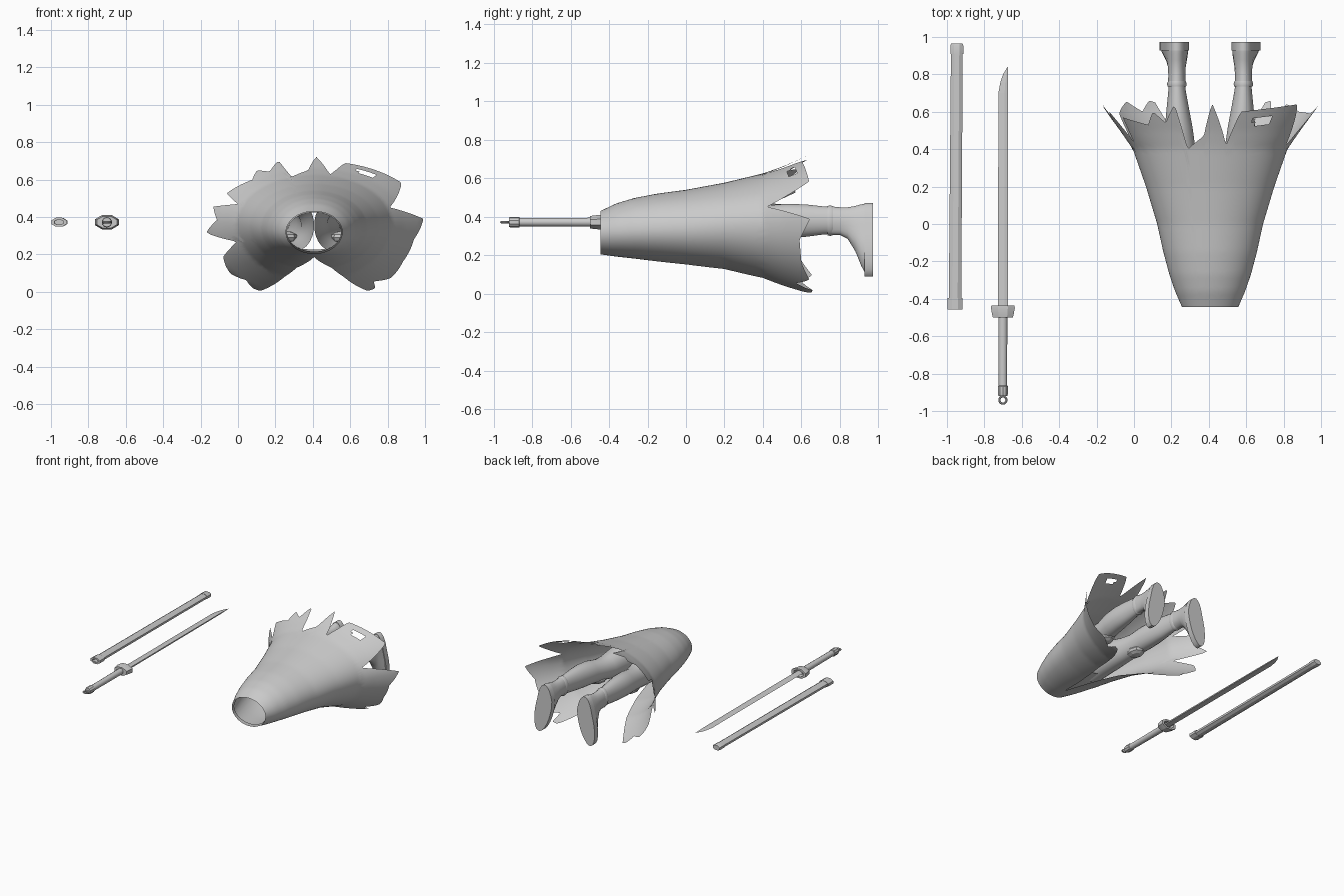
import bpy, bmesh, math
from mathutils import Vector

if "Cube" in bpy.data.objects:
    bpy.data.objects.remove(bpy.data.objects["Cube"])


def finish(bm, name, smooth=True, angle=40):
    bmesh.ops.recalc_face_normals(bm, faces=bm.faces)
    me = bpy.data.meshes.new(name)
    bm.to_mesh(me)
    bm.free()
    ob = bpy.data.objects.new(name, me)
    bpy.context.collection.objects.link(ob)
    if smooth:
        bpy.ops.object.select_all(action='DESELECT')
        ob.select_set(True)
        bpy.context.view_layer.objects.active = ob
        bpy.ops.object.shade_smooth_by_angle(angle=math.radians(angle))
    return ob


def loft(name, sections, n=24, caps=(True, True), shear=0.0, angle=40):
    """Tube along y; every section is (y, centre x, centre z, radius x, radius z)."""
    bm = bmesh.new()
    rings = []
    for y, cx, cz, rx, rz in sections:
        ring = []
        for i in range(n):
            a = 2 * math.pi * (i + 0.5) / n
            z = cz + rz * math.sin(a)
            x = cx + rx * math.cos(a) + shear * max(0, 0.34 - z)
            ring.append(bm.verts.new((x, y, z)))
        rings.append(ring)
    for r, s in zip(rings, rings[1:]):
        for i in range(n):
            j = (i + 1) % n
            bm.faces.new((r[i], r[j], s[j], s[i]))
    if caps[0]:
        bm.faces.new(rings[0])
    if caps[1]:
        bm.faces.new(rings[-1])
    return finish(bm, name, True, angle)


def interp(table, t):
    """Linear lookup in rows sorted by their first number."""
    if t <= table[0][0]:
        return table[0][1:]
    for p, q in zip(table, table[1:]):
        if t <= q[0]:
            f = (t - p[0]) / (q[0] - p[0])
            return [u + (v - u) * f for u, v in zip(p[1:], q[1:])]
    return table[-1][1:]


def mirror(ob, x):
    """Mirror an object across the plane at x."""
    pivot = bpy.data.objects.new(ob.name + "_mirror_centre", None)
    pivot.location.x = x
    pivot.hide_render = True
    bpy.context.collection.objects.link(pivot)
    m = ob.modifiers.new("mirror", 'MIRROR')
    m.mirror_object = pivot


MID = 0.407

# Torn skirt: cross-section by y (half width, centre z, top z, bottom z)
BODY = [(-0.445, 0.15, 0.32, 0.43, 0.205), (-0.36, 0.187, 0.325, 0.47, 0.193),
        (-0.27, 0.218, 0.33, 0.497, 0.183), (-0.15, 0.25, 0.335, 0.52, 0.168),
        (0, 0.283, 0.34, 0.54, 0.15), (0.2, 0.343, 0.355, 0.577, 0.12),
        (0.4, 0.413, 0.365, 0.625, 0.06), (0.5, 0.482, 0.37, 0.66, 0.01),
        (0.62, 0.57, 0.375, 0.712, -0.045), (0.67, 0.60, 0.38, 0.735, -0.055)]
# Ragged hem: (angle round the body, y reached)
HEM = [(-60, 0.65), (-57, 0.66), (-51, 0.57), (-45, 0.64), (-30, 0.60), (-12, 0.59),
       (2, 0.645), (22, 0.42), (37, 0.64), (73, 0.60), (79, 0.42), (83, 0.51),
       (89, 0.645), (94, 0.47), (106, 0.40), (109, 0.64), (117, 0.54), (123, 0.60),
       (130, 0.53), (150, 0.57), (155, 0.44), (165, 0.60), (176, 0.55), (188, 0.64),
       (193, 0.43), (206, 0.59), (221, 0.655), (228, 0.60), (237, 0.66), (240, 0.65)]


def body_point(t, y):
    a, zc, zt, zb = interp(BODY, y)
    slit = max(0.0, 30 * (y + 0.3) / 0.95)
    deg = -90 + slit + t * (360 - 2 * slit)
    s = math.sin(math.radians(deg))
    b = zt - zc if s > 0 else zc - zb
    return Vector((MID + a * math.cos(math.radians(deg)), y, zc + b * s)), deg


bm = bmesh.new()
COLS, ROWS = 240, 48
grid, info = [], {}
for c in range(COLS + 1):
    t = c / COLS
    hem = interp(HEM, -60 + 300 * t)[0]
    col = []
    for r in range(ROWS + 1):
        y = -0.445 + (hem + 0.445) * r / ROWS
        p, deg = body_point(t, y)
        v = bm.verts.new(p)
        info[v] = (deg, y)
        col.append(v)
    grid.append(col)
for c in range(COLS):
    for r in range(ROWS):
        q = (grid[c][r], grid[c + 1][r], grid[c + 1][r + 1], grid[c][r + 1])
        d = sum(info[v][0] for v in q) / 4
        y = sum(info[v][1] for v in q) / 4
        # torn hole near the hem
        if ((d - 58) / 6.5) ** 2 + ((y - 0.555) / 0.027) ** 2 < 1:
            continue
        bm.faces.new(q)
bmesh.ops.remove_doubles(bm, verts=bm.verts, dist=0.0004)
bmesh.ops.delete(bm, geom=[v for v in bm.verts if not v.link_faces], context='VERTS')
finish(bm, "torn_skirt", True, 60)

# Hips, open at the waist
loft("hips", [(-0.43, MID, 0.32, 0.145, 0.105), (-0.3, MID, 0.335, 0.185, 0.13),
              (-0.15, MID, 0.35, 0.215, 0.145), (-0.02, MID, 0.355, 0.215, 0.13)],
     32, (False, False))

# Legs
leg = loft("leg", [(MY, MID + o, cz, rx, rz) for MY, o, cz, rx, rz in [
    (-0.12, 0.105, 0.355, 0.105, 0.14), (0, 0.112, 0.36, 0.105, 0.13),
    (0.12, 0.122, 0.355, 0.098, 0.112), (0.24, 0.135, 0.35, 0.085, 0.092),
    (0.32, 0.147, 0.355, 0.078, 0.083), (0.42, 0.16, 0.37, 0.08, 0.09),
    (0.52, 0.168, 0.377, 0.074, 0.091), (0.62, 0.173, 0.38, 0.06, 0.085),
    (0.72, 0.177, 0.381, 0.046, 0.073), (0.80, 0.178, 0.38, 0.042, 0.068)]],
    24, (False, False))
mirror(leg, MID)

# Boots: soles face +y and toes point down and outward
boot = loft("boot", [(y, MID + 0.178, (lo + hi) / 2, rx, (hi - lo) / 2) for y, lo, hi, rx in [
    (0.74, 0.305, 0.456, 0.047), (0.80, 0.305, 0.45, 0.046), (0.84, 0.285, 0.45, 0.048),
    (0.88, 0.22, 0.457, 0.055), (0.91, 0.145, 0.466, 0.062), (0.935, 0.098, 0.47, 0.066)]],
    24, (False, True), 0.2)
mirror(boot, MID)
sole = loft("boot_sole", [(y, MID + 0.178, 0.28, rx, 0.193) for y, rx in [
    (0.928, 0.07), (0.972, 0.07)]], 24, (True, True), 0.2)
mirror(sole, MID)
cuff = loft("boot_cuff", [(0.735, MID + 0.178, 0.38, 0.050, 0.077),
                          (0.75, MID + 0.178, 0.38, 0.053, 0.08),
                          (0.765, MID + 0.178, 0.38, 0.047, 0.075)], 24, (False, False))
mirror(cuff, MID)

# Knee guards
bm = bmesh.new()
bmesh.ops.create_uvsphere(bm, u_segments=8, v_segments=6, radius=1)
for v in bm.verts:
    v.co = Vector((MID + 0.147, 0.33, 0.29)) + Vector((v.co.x * 0.06, v.co.y * 0.085, v.co.z * 0.035))
mirror(finish(bm, "knee_guard", False), MID)

# Scabbard with end fittings and an open mouth
SZ = 0.372
loft("scabbard", [(0.95, -0.947, SZ, 0.034, 0.021), (-0.45, -0.957, SZ, 0.036, 0.022),
                  (-0.45, -0.957, SZ, 0.026, 0.013), (-0.2, -0.955, SZ, 0.026, 0.013)],
     8, (True, True), angle=25)
loft("scabbard_tip", [(0.91, -0.947, SZ, 0.037, 0.024), (0.955, -0.947, SZ, 0.037, 0.024),
                      (0.965, -0.947, SZ, 0.033, 0.02)], 8, angle=25)
loft("scabbard_collar", [(-0.395, -0.957, SZ, 0.038, 0.024), (-0.395, -0.957, SZ, 0.044, 0.026),
                         (-0.458, -0.957, SZ, 0.044, 0.026), (-0.458, -0.957, SZ, 0.028, 0.014),
                         (-0.395, -0.957, SZ, 0.028, 0.014)], 8, (False, False), angle=25)

# Sword grip, guard and pommel
SX = -0.701
loft("sword_grip", [(-0.88, SX, SZ, 0.023, 0.022), (-0.47, SX, SZ, 0.025, 0.024)], 12)
loft("sword_guard", [(-0.50, SX, SZ, 0.024, 0.02), (-0.50, SX, SZ, 0.058, 0.034),
                     (-0.485, SX, SZ, 0.062, 0.037), (-0.45, SX, SZ, 0.069, 0.041),
                     (-0.436, SX, SZ, 0.067, 0.04), (-0.436, SX, SZ, 0.045, 0.026),
                     (-0.47, SX, SZ, 0.04, 0.022)], 8, (True, True), angle=25)
loft("sword_pommel", [(-0.92, SX, SZ, 0.025, 0.025), (-0.91, SX, SZ, 0.028, 0.028),
                      (-0.868, SX, SZ, 0.028, 0.028), (-0.864, SX, SZ, 0.024, 0.024)], 10, angle=30)
bpy.ops.mesh.primitive_torus_add(location=(SX, -0.941, SZ), major_radius=0.019,
                                 minor_radius=0.006, major_segments=16, minor_segments=8)
bpy.context.object.name = "pommel_ring"

# Blade: diamond cross-section with an angled point
bm = bmesh.new()
rows = []
for y, l, r, h in [(-0.47, -0.727, -0.675, 0.009), (0.2, -0.726, -0.674, 0.008),
                   (0.70, -0.725, -0.674, 0.007), (0.76, -0.714, -0.674, 0.006),
                   (0.80, -0.70, -0.674, 0.004), (0.84, -0.676, -0.674, 0.001)]:
    m = l + (r - l) * 0.65
    rows.append([bm.verts.new(p) for p in (
        (l, y, SZ), (m, y, SZ + h), (r, y, SZ + h * 0.6), (r, y, SZ - h * 0.6), (m, y, SZ - h))])
for a, b in zip(rows, rows[1:]):
    for i in range(5):
        j = (i + 1) % 5
        bm.faces.new((a[i], a[j], b[j], b[i]))
bm.faces.new(rows[0])
bm.faces.new(rows[-1])
finish(bm, "sword_blade", False)
